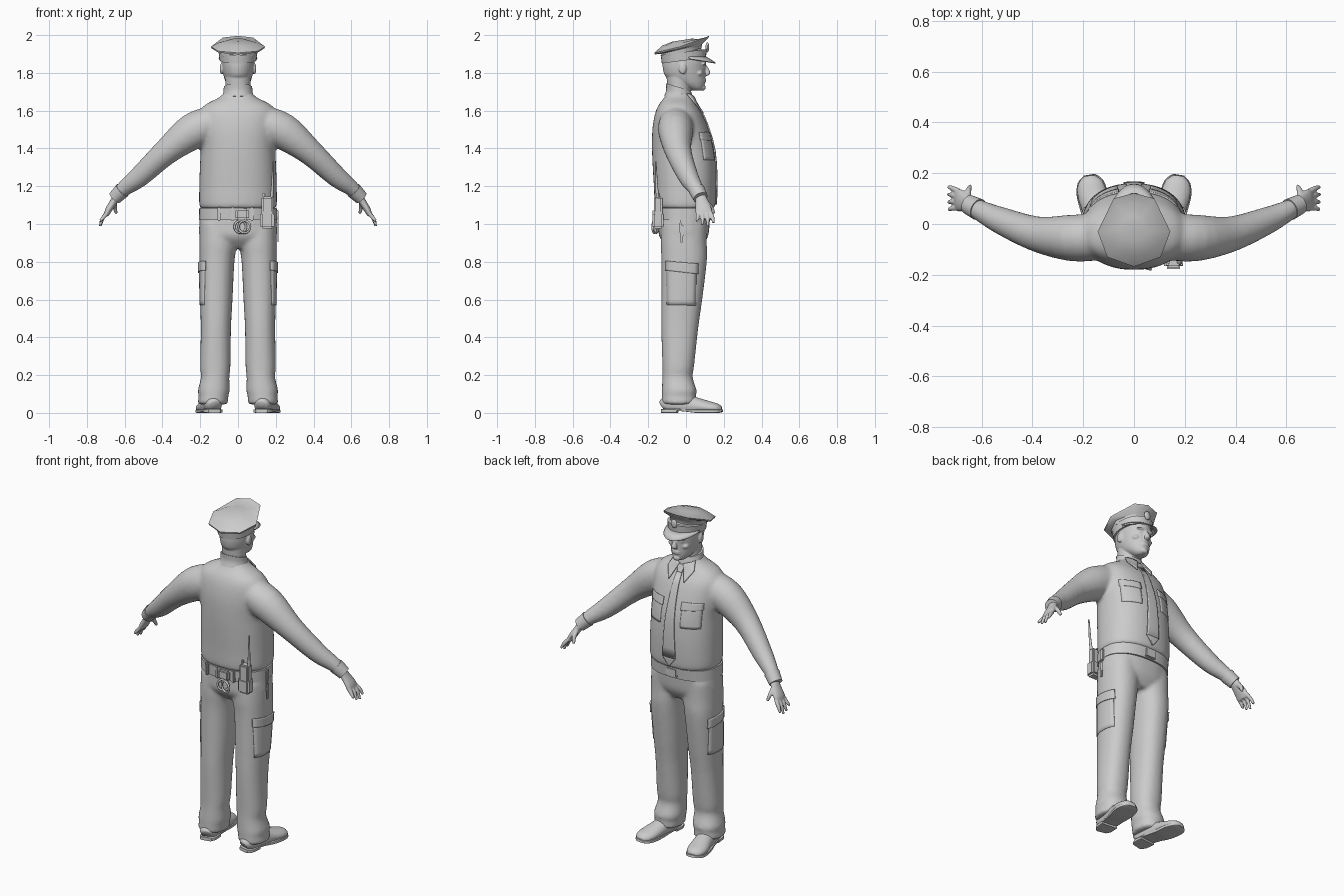
import bpy, bmesh, math
from mathutils import Vector, Matrix
from mathutils.bvhtree import BVHTree

if "Cube" in bpy.data.objects:
    bpy.data.objects.remove(bpy.data.objects["Cube"])

grey = bpy.data.materials.new("plain grey")
grey.use_nodes = True
grey.diffuse_color = (0.6, 0.6, 0.6, 1)
grey.node_tree.nodes["Principled BSDF"].inputs["Base Color"].default_value = (0.6, 0.6, 0.6, 1)


def spline(pts, steps):
    """Catmull-Rom points through a list of rows."""
    out = []
    for i in range(len(pts) - 1):
        a, b, c, d = (pts[min(max(k, 0), len(pts) - 1)] for k in (i - 1, i, i + 1, i + 2))
        for s in range(steps):
            t = s / steps
            out.append([q + t / 2 * (r - p + t * (2*p - 5*q + 4*r - w + t * (3*(q - r) + w - p)))
                        for p, q, r, w in zip(a, b, c, d)])
    return out + [list(pts[-1])]


def loft(bm, rows, sx=1, level=False, ref=(0, 1, 0), p=1.0, n=32, steps=4, floor=None):
    """Rounded sections (x, y, z, half width, half depth) skinned along a path."""
    rows = spline(rows, steps)
    centres = [Vector(r[:3]) for r in rows]
    rings = []
    for i, r in enumerate(rows):
        t = centres[min(i + 1, len(rows) - 1)] - centres[max(i - 1, 0)]
        t = Vector((0, 0, 1)) if level else t.normalized()
        u = Vector(ref).cross(t).normalized()
        v = t.cross(u)
        ring = []
        for k in range(n):
            a = math.tau * k / n
            c, s = (math.copysign(abs(f(a)) ** p, f(a)) for f in (math.cos, math.sin))
            co = centres[i] + u * c * max(r[3], 0.002) + v * s * max(r[4], 0.002)
            co.x *= sx
            co.z = co.z if floor is None else max(co.z, floor)
            ring.append(bm.verts.new(co))
        rings.append(ring)
    for a, b in zip(rings, rings[1:]):
        for k in range(n):
            bm.faces.new((a[k], a[k - 1], b[k - 1], b[k]))
    bm.faces.new(rings[0])
    bm.faces.new(rings[-1])


def body(rows):
    """Rows of (height, half width, back, front) as centred sections."""
    return [(0, (b + f) / 2, z, w, (f - b) / 2) for z, w, b, f in rows]


def blob(bm, c, r):
    m = Matrix.Translation(c) @ Matrix.Diagonal((*r, 1))
    bmesh.ops.create_uvsphere(bm, u_segments=16, v_segments=10, radius=1, matrix=m)


def box(bm, c, size, bevel=0.006):
    m = Matrix.Translation(c) @ Matrix.Diagonal((*size, 1))
    new = bmesh.ops.create_cube(bm, size=1, matrix=m)["verts"]
    edges = list({e for v in new for e in v.link_edges})
    bmesh.ops.bevel(bm, geom=edges, offset=bevel, segments=2, affect="EDGES")


def finish(bm, name, voxel=None, smooth=4, thick=None, angle=40):
    bmesh.ops.recalc_face_normals(bm, faces=bm.faces)
    me = bpy.data.meshes.new(name)
    bm.to_mesh(me)
    bm.free()
    ob = bpy.data.objects.new(name, me)
    bpy.context.collection.objects.link(ob)
    me.materials.append(grey)
    if voxel:
        m = ob.modifiers.new("merge", "REMESH")
        m.mode, m.voxel_size, m.use_smooth_shade = "VOXEL", voxel, True
        m = ob.modifiers.new("soften", "SMOOTH")
        m.factor, m.iterations = 0.5, smooth
    elif thick:
        m = ob.modifiers.new("thickness", "SOLIDIFY")
        m.thickness, m.offset = thick, 0
    bpy.ops.object.select_all(action="DESELECT")
    ob.select_set(True)
    bpy.context.view_layer.objects.active = ob
    if voxel:
        bpy.ops.object.shade_smooth()
    else:
        bpy.ops.object.shade_smooth_by_angle(angle=math.radians(angle))
    return ob


def surface(ob):
    return BVHTree.FromObject(ob, bpy.context.evaluated_depsgraph_get())


def plate(name, tree, quads, side=False, mirror=True, off=0.003):
    """Thin cloth patches pressed onto a surface; corners are (x or y, z)."""
    bm = bmesh.new()
    n = 8
    for sx in (1, -1) if mirror else (1,):
        d = Vector((-sx, 0, 0)) if side else Vector((0, -1, 0))
        for q in quads:
            a, b, c, e = (Vector(k) for k in q)
            grid = []
            for i in range(n + 1):
                for j in range(n + 1):
                    w = a.lerp(b, i / n).lerp(e.lerp(c, i / n), j / n)
                    start = Vector((sx, w.x, w.y)) if side else Vector((sx * w.x, 1, w.y))
                    hit = tree.ray_cast(start, d)[0]
                    if hit is None:
                        hit = Vector((sx * 0.2, w.x, w.y)) if side else Vector((sx * w.x, 0.03, w.y))
                    grid.append(bm.verts.new(hit - d * off))
            for i in range(n):
                for j in range(n):
                    k = i * (n + 1) + j
                    bm.faces.new((grid[k], grid[k + 1], grid[k + n + 2], grid[k + n + 1]))
    return finish(bm, name, thick=0.007)


# Shirt: torso and both sleeves merged
bm = bmesh.new()
loft(bm, body([(1.08, .19, -.15, .14), (1.1, .205, -.165, .155), (1.2, .205, -.17, .16), (1.3, .202, -.176, .158),
               (1.4, .198, -.18, .148), (1.5, .205, -.178, .12), (1.58, .205, -.165, .088),
               (1.63, .175, -.145, .055), (1.67, .1, -.115, .035), (1.7, .07, -.1, .02)]), level=True, p=.88, n=48)
for sx in (1, -1):
    loft(bm, [(.12, -.05, 1.54, .09, .09), (.24, -.055, 1.49, .096, .092), (.38, -.04, 1.382, .07, .07),
              (.52, .012, 1.252, .056, .054), (.6, .05, 1.19, .042, .042), (.645, .073, 1.148, .034, .036)], sx)
shirt = finish(bm, "shirt", .011, 5)

# Cuffs and hands
bm = bmesh.new()
for sx in (1, -1):
    loft(bm, [(.612, .057, 1.179, .043, .043), (.652, .077, 1.139, .037, .039)], sx, steps=1, n=24)
finish(bm, "shirt_cuffs")
bm = bmesh.new()
for sx in (1, -1):
    loft(bm, [(.63, .07, 1.165, .025, .027), (.657, .083, 1.12, .02, .034), (.685, .093, 1.075, .018, .044),
              (.698, .096, 1.045, .012, .042)], sx, n=20)
    for i, tip in enumerate((1.015, .994, .988, 1.005)):
        y = .062 + .022 * i
        loft(bm, [(.688, y, 1.065, .011, .011), (.713, y + .004 * i, 1.035, .011, .0105),
                  (.73, y - .006 + .008 * i, tip, .007, .007)], sx, n=10)
    loft(bm, [(.655, .1, 1.12, .015, .015), (.652, .13, 1.09, .012, .013), (.645, .148, 1.055, .008, .009)], sx, n=10)
finish(bm, "hands", .005, 2)

# Trousers: hips and two legs merged
bm = bmesh.new()
loft(bm, body([(1.09, .198, -.145, .13), (1, .205, -.145, .125), (.93, .2, -.14, .115), (.87, .13, -.09, .08)]),
     level=True, p=.85, n=48)
for sx in (1, -1):
    loft(bm, [(.105, -.01, 1, .098, .12), (.105, -.012, .9, .1, .122), (.112, -.01, .8, .093, .12),
              (.115, -.022, .6, .086, .108), (.117, -.033, .45, .08, .098), (.12, -.041, .25, .08, .084),
              (.121, -.045, .19, .075, .08), (.128, -.036, .12, .084, .092), (.13, -.038, .09, .079, .09),
              (.134, -.036, .045, .08, .093)], sx, level=True, p=.9)
trousers = finish(bm, "trousers", .011, 4)

# Shoes with separate sole and heel
upper, sole = bmesh.new(), bmesh.new()
for sx in (1, -1):
    loft(upper, [(.125, -.122, .035, .03, .03), (.13, -.1, .045, .045, .045), (.137, -.03, .045, .048, .06),
                 (.15, .05, .037, .052, .046), (.165, .12, .028, .057, .034), (.172, .165, .022, .047, .027),
                 (.175, .188, .018, .022, .014)], sx, ref=(0, 0, 1), n=24, floor=.014)
    loft(sole, [(.125, -.126, .01, .032, .01), (.13, -.1, .01, .048, .01), (.135, -.045, .01, .05, .01)],
         sx, ref=(0, 0, 1), p=.3, n=16)
    loft(sole, [(.135, -.045, .016, .048, .005), (.145, .01, .012, .05, .006), (.155, .06, .009, .056, .009),
                (.165, .12, .009, .061, .009), (.172, .168, .009, .05, .009), (.176, .193, .012, .022, .007)],
         sx, ref=(0, 0, 1), p=.3, n=16)
finish(upper, "shoes", angle=60)
finish(sole, "shoe_soles")

# Belt and buckle
bm = bmesh.new()
loft(bm, body([(1.02, .207, -.156, .136), (1.085, .205, -.16, .142)]), level=True, p=.85, n=48, steps=1)
box(bm, (0, .138, 1.053), (.075, .016, .055))
for x in (-.1, -.03, .075):
    box(bm, (x, -.152, 1.053), (.022, .022, .075))
finish(bm, "belt")

# Clothing details pressed onto the cloth
front, leg = surface(shirt), surface(trousers)
plate("necktie", front, [((-.022, 1.665), (.022, 1.665), (.015, 1.625), (-.015, 1.625)),
                         ((-.016, 1.628), (.016, 1.628), (.042, 1.15), (-.042, 1.15)),
                         ((-.042, 1.15), (.042, 1.15), (.003, 1.1), (-.003, 1.1))], mirror=False, off=.004)
plate("collar_points", front, [((.012, 1.672), (.068, 1.69), (.085, 1.645), (.05, 1.585))], off=.009)
plate("chest_pockets", front, [((.065, 1.46), (.165, 1.46), (.165, 1.34), (.065, 1.34))], off=0)
plate("chest_pocket_flaps", front, [((.06, 1.485), (.17, 1.485), (.17, 1.445), (.06, 1.44))])
plate("cargo_pockets", leg, [((-.105, .77), (.055, .76), (.05, .57), (-.1, .57))], side=True, off=0)
plate("cargo_pocket_flaps", leg, [((-.11, .805), (.065, .79), (.065, .735), (-.11, .755))], side=True, off=.005)

# Collar band and neck
bm = bmesh.new()
loft(bm, [(0, -.035, 1.655, .09, .08), (0, -.034, 1.69, .079, .071), (0, -.04, 1.725, .075, .066)], level=True)
for v in bm.verts:
    v.co.z -= (v.co.y + .04) * .3
finish(bm, "shirt_collar")
bm = bmesh.new()
loft(bm, body([(1.67, .066, -.095, .025), (1.74, .066, -.1, .025), (1.8, .07, -.105, .04)]), level=True)

# Head with facial features
loft(bm, body([(1.706, .026, .03, .08), (1.72, .044, -.005, .094), (1.745, .062, -.06, .1), (1.78, .075, -.108, .102),
               (1.82, .083, -.122, .103), (1.86, .086, -.124, .107), (1.9, .084, -.12, .1), (1.94, .06, -.09, .07)]),
     level=True)
loft(bm, [(0, .1, 1.842, .009, .008), (0, .112, 1.815, .012, .012), (0, .114, 1.795, .018, .014),
          (0, .106, 1.785, .014, .008)], level=True, n=14)
blob(bm, (0, .088, 1.722), (.024, .017, .016))
for z in (1.754, 1.764):
    blob(bm, (0, .094, z), (.026, .013, .006))
for sx in (1, -1):
    blob(bm, (sx * .032, .094, 1.847), (.026, .014, .008))
    blob(bm, (sx * .032, .085, 1.828), (.014, .012, .007))
    blob(bm, (sx * .043, .068, 1.798), (.022, .022, .016))
    blob(bm, (sx * .088, -.018, 1.822), (.009, .02, .03))
finish(bm, "head", .0045, 2)

# Cap: eight-cornered crown over an oval band
half = [(0, .122), (.08, .1), (.143, -.03), (.105, -.13), (0, -.168)]
outline = half + [(-x, y) for x, y in half[-2:0:-1]]
tilt = lambda y: (y + .168) * .32
bm = bmesh.new()
rings = []
for scale, lift in ((.72, 1.87), (.74, 1.892), (.98, 1.897), (1, 1.906), (.72, 1.937), (.36, 1.95)):
    rings.append([bm.verts.new((x * scale, -.02 + (y + .02) * scale, 0)) for x, y in outline])
    for v in rings[-1]:
        v.co.z = lift + tilt(v.co.y) * (.75 if scale > .9 or lift < 1.9 else .5)
    for v in rings[-1]:
        v.co.z += .02 * max(0, v.co.y) / .12 if .9 < scale else 0
for a, b in zip(rings, rings[1:]):
    for k in range(8):
        bm.faces.new((a[k - 1], a[k], b[k], b[k - 1]))
bm.faces.new(rings[0])
bm.faces.new(rings[-1])
finish(bm, "cap_crown", angle=50)
bm = bmesh.new()
loft(bm, body([(1.85, .097, -.128, .106), (1.895, .102, -.134, .11)]), level=True, steps=2)
for v in bm.verts:
    v.co.z += (v.co.y + .128) * .13
finish(bm, "cap_band")

# Cap visor and badge
bm = bmesh.new()
rows = []
for i in range(17):
    a = math.pi * (.06 + .88 * i / 16)
    c, s = math.cos(a), math.sin(a)
    rows.append([bm.verts.new((c * (.098 + .004 * t), -.01 + s * (.116 + .05 * t), 1.884 - .026 * t * s - .006 * t))
                 for t in (0, .5, 1)])
for a, b in zip(rows, rows[1:]):
    for k in (0, 1):
        bm.faces.new((a[k], a[k + 1], b[k + 1], b[k]))
finish(bm, "cap_visor", thick=.006)
bm = bmesh.new()
blob(bm, (0, .113, 1.935), (.02, .01, .026))
finish(bm, "cap_badge")

# Radio with aerial, in a holder on the belt
bm = bmesh.new()
box(bm, (.155, -.148, 1.02), (.075, .06, .09), .012)
box(bm, (.155, -.148, 1.085), (.06, .045, .12), .008)
box(bm, (.135, -.148, 1.155), (.014, .014, .02), .003)
loft(bm, [(.178, -.15, 1.14, .009, .009), (.182, -.155, 1.2, .007, .007), (.187, -.16, 1.33, .004, .004)], n=10)
finish(bm, "belt_radio")

# Handcuffs hanging from a belt pouch
bm = bmesh.new()
box(bm, (.022, -.162, 1.052), (.07, .03, .06), .01)
finish(bm, "handcuff_pouch")
for i, x in enumerate((.012, .034)):
    bpy.ops.mesh.primitive_torus_add(location=(x, -.158 - .01 * i, .985), rotation=(math.pi / 2, 0, .3 - .6 * i),
                                     major_radius=.032, minor_radius=.006, major_segments=24, minor_segments=8)
    cuff = bpy.context.object
    cuff.name = "handcuff_ring"
    cuff.data.materials.append(grey)
    bpy.ops.object.shade_smooth()

# Keys on a side clip
bm = bmesh.new()
box(bm, (.208, -.02, 1.04), (.014, .022, .07), .004)
for y, z in ((-.028, .98), (-.018, .965), (-.023, .93)):
    box(bm, (.212, y, z), (.006, .014, .055), .002)
finish(bm, "belt_keys")
